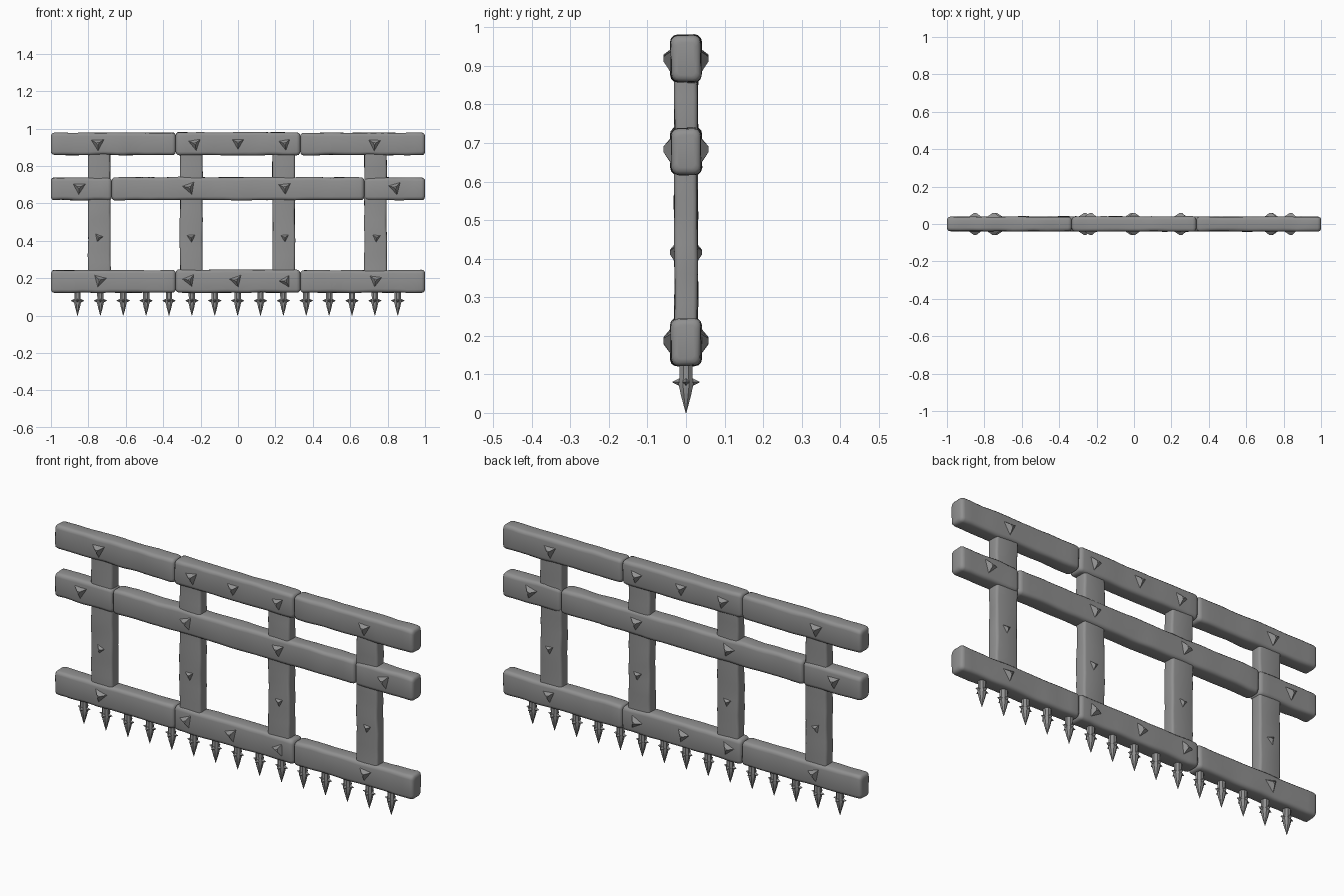
import bpy, bmesh, math
from mathutils import Vector, Matrix, noise

if "Cube" in bpy.data.objects:
    bpy.data.objects.remove(bpy.data.objects["Cube"])

# Dark grey weathered timber and iron
dark = bpy.data.materials.new("dark_grey")
dark.diffuse_color = (0.28, 0.28, 0.28, 1)
dark.use_nodes = True
dark.node_tree.nodes["Principled BSDF"].inputs["Base Color"].default_value = dark.diffuse_color


def finish(name, bm, angle=40):
    bmesh.ops.recalc_face_normals(bm, faces=bm.faces[:])
    me = bpy.data.meshes.new(name)
    bm.to_mesh(me)
    bm.free()
    for p in me.polygons:
        p.use_smooth = True
    me.set_sharp_from_angle(angle=math.radians(angle))
    me.materials.append(dark)
    ob = bpy.data.objects.new(name, me)
    bpy.context.collection.objects.link(ob)
    return ob


def skin(bm, loops):
    """Bridge equal vertex loops and cap both ends."""
    m = len(loops[0])
    for a, b in zip(loops, loops[1:]):
        for i in range(m):
            bm.faces.new((a[i], a[(i + 1) % m], b[(i + 1) % m], b[i]))
    bm.faces.new(loops[0])
    bm.faces.new(loops[-1])


def plank(name, start, end, center, hw, hd, upright=False, r=0.018):
    """Rough hewn beam: rounded rectangle swept along x (or z if upright)."""
    section = []
    for sx, sy, a0 in ((1, 1, 0), (-1, 1, 90), (-1, -1, 180), (1, -1, 270)):
        for k in range(4):
            a = math.radians(a0 + k * 30)
            section.append((sx * (hw - r) + r * math.cos(a),
                            sy * (hd - r) + r * math.sin(a)))
    length = end - start
    n = max(4, round(length / 0.04))
    inner = [0.02 + (length - 0.04) * i / n for i in range(n + 1)]
    stations = ([(0, 0.016), (0.003, 0.008), (0.009, 0.002)]
                + [(t, 0) for t in inner]
                + [(length - 0.009, 0.002), (length - 0.003, 0.008), (length, 0.016)])
    bm = bmesh.new()
    rings = []
    for t, inset in stations:
        ring = []
        for w, d in section:
            w *= 1 - inset / hw
            d *= 1 - inset / hd
            s = start + t
            q = Vector((s * 11, w * 14 + center * 9, d * 14))
            w += 0.004 * noise.noise(q) * (1 if w > 0 else -1)
            d += 0.003 * noise.noise(q + Vector((31, 7, 3)))
            co = (center + w, d, s) if upright else (s, d, center + w)
            ring.append(bm.verts.new(co))
        rings.append(ring)
    skin(bm, rings)
    return finish(name, bm)


def stud(name, x, z, angle, radius, y0, y1):
    """Three-sided blunt stud on the front, mirrored onto the back."""
    bm = bmesh.new()
    for side in (-1, 1):
        loops = []
        for rad, y in ((radius, y0 - 0.008), (radius, y0), (radius * 0.22, y1)):
            loops.append([bm.verts.new((x + rad * math.cos(math.radians(angle + 120 * k)),
                                        side * y,
                                        z + rad * math.sin(math.radians(angle + 120 * k))))
                          for k in range(3)])
        skin(bm, loops)
    return finish(name, bm, 25)


# Rails: each made of three lengths butted together
for label, z, joint in (("top", 0.919, 0.333), ("middle", 0.679, 0.675), ("bottom", 0.184, 0.333)):
    plank(label + "_rail_left", -1, -joint, z - 0.001, 0.060, 0.039)
    plank(label + "_rail_centre", -joint, joint, z, 0.061, 0.040)
    plank(label + "_rail_right", joint, 1, z - 0.001, 0.060, 0.039)

# Upright posts
for i, x in enumerate((-0.742, -0.25, 0.244, 0.735)):
    plank("post_%d" % (i + 1), 0.15, 0.955, x, 0.06, 0.03, upright=True, r=0.012)

# Studs: x, z, direction of the first corner
rail_studs = [(-0.75, 0.92, -88), (-0.23, 0.92, -80), (0, 0.925, -90), (0.25, 0.92, -80), (0.73, 0.92, -92),
              (-0.85, 0.685, -92), (-0.26, 0.685, 170), (0.25, 0.685, -85), (0.84, 0.685, 165),
              (-0.74, 0.19, 15), (-0.26, 0.19, 172), (-0.01, 0.188, 168), (0.255, 0.185, -60),
              (0.735, 0.19, -97)]
for i, (x, z, a) in enumerate(rail_studs):
    stud("rail_stud_%d" % (i + 1), x, z, a, 0.041, 0.037, 0.058)
for i, (x, a) in enumerate(((-0.745, 10), (-0.25, -85), (0.25, -88), (0.74, -95))):
    stud("post_stud_%d" % (i + 1), x, 0.418, a, 0.028, 0.028, 0.042)

# Barbed spikes hanging below the bottom rail
bm = bmesh.new()
profile = [(0.019, 0.15), (0.018, 0.09), (0.021, 0.075), (0.014, 0.045), (0.001, 0.0)]
skin(bm, [[bm.verts.new((r * math.cos(k * math.pi / 4 + math.pi / 8),
                         r * math.sin(k * math.pi / 4 + math.pi / 8), z)) for k in range(8)]
          for r, z in profile])
for k in range(4):
    mat = (Matrix.Rotation(k * math.pi / 2, 4, 'Z') @ Matrix.Translation((0.024, 0, 0.08))
           @ Matrix.Rotation(math.pi / 2, 4, 'Y'))
    bmesh.ops.create_cone(bm, cap_ends=True, segments=4, radius1=0.012, radius2=0.001,
                          depth=0.022, matrix=mat)
first = finish("spike_1", bm, 30)
for i in range(15):
    ob = first if i == 0 else bpy.data.objects.new("spike_%d" % (i + 1), first.data)
    ob.location.x = -0.858 + 0.1223 * i
    if i:
        bpy.context.collection.objects.link(ob)
